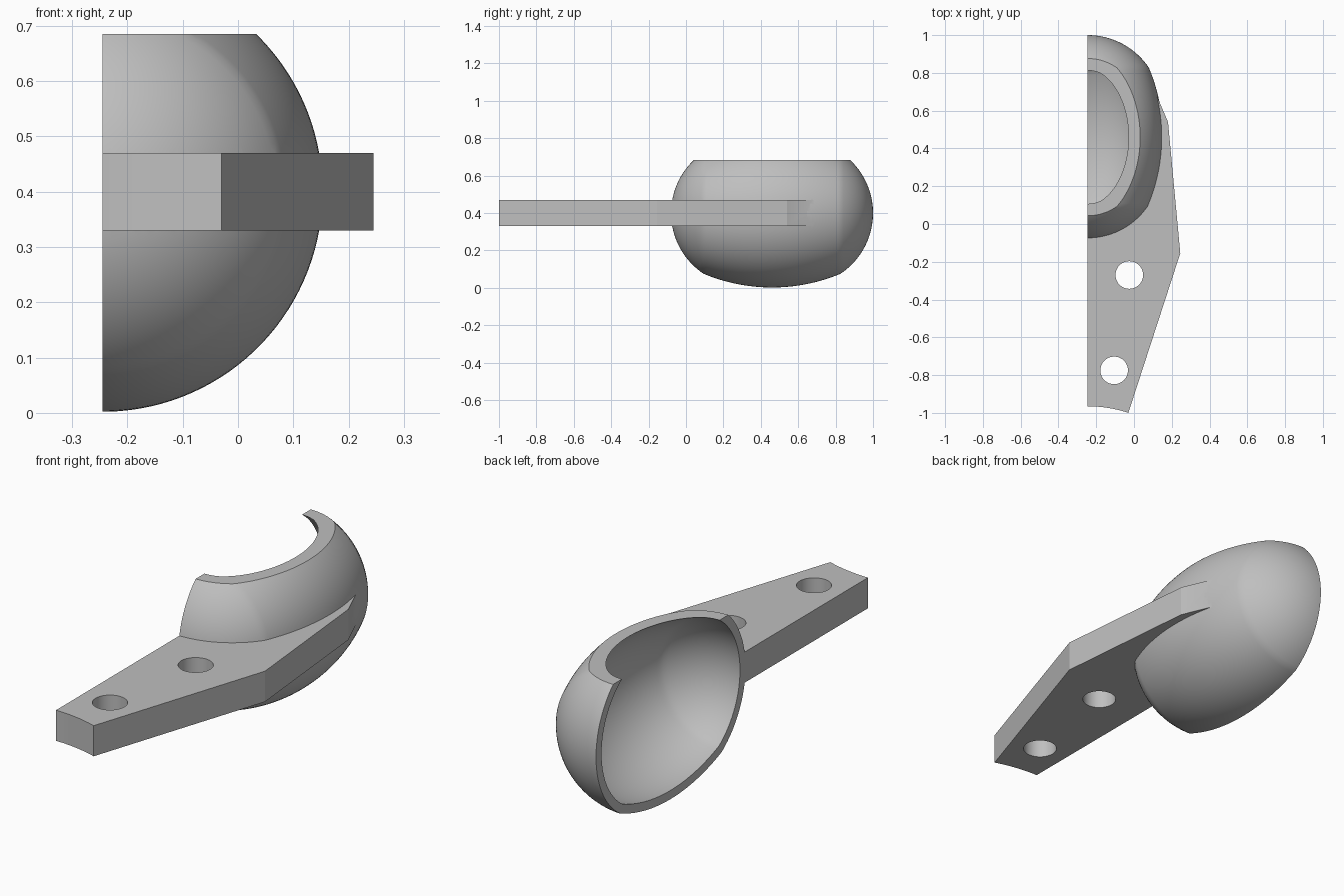
import bpy, bmesh, math
from mathutils import Vector

old = bpy.data.objects.get("Cube")
if old:
    bpy.data.objects.remove(old)

CUT_X = -0.245                 # flat cut side, on the bowl's long axis
CENTRE = Vector((CUT_X, 0.46, 0.40))
RIM_Z = 0.685

grey = bpy.data.materials.new("light grey")
grey.use_nodes = True
colour = (0.52, 0.52, 0.52, 1)
grey.diffuse_color = colour
grey.node_tree.nodes["Principled BSDF"].inputs["Base Color"].default_value = colour


def make(name, bm):
    bmesh.ops.recalc_face_normals(bm, faces=bm.faces)
    mesh = bpy.data.meshes.new(name)
    bm.to_mesh(mesh)
    bm.free()
    mesh.materials.append(grey)
    obj = bpy.data.objects.new(name, mesh)
    bpy.context.collection.objects.link(obj)
    return obj


def oval_radius(y, inset):
    """Radius of the oval: rounded ends under a shallow belly arc."""
    end = (0.39 - inset) ** 2 - max(abs(y) - 0.15, 0) ** 2
    belly = math.sqrt((0.95 - inset) ** 2 - y * y) - 0.552
    return min(math.sqrt(max(end, 0)) if abs(y) > 0.15 else 1, belly)


def oval(name, inset, steps=80, sides=128):
    """Oval turned around the y axis."""
    half = 0.54 - inset
    bm = bmesh.new()
    rings = []
    for i in range(1, steps):
        y = -half * math.cos(math.pi * i / steps)
        r = oval_radius(y, inset)
        angles = [2 * math.pi * (k + 0.5) / sides for k in range(sides)]
        rings.append([bm.verts.new(CENTRE + Vector((r * math.cos(a), y, r * math.sin(a))))
                      for a in angles])
    for a, b in zip(rings, rings[1:]):
        for k in range(sides):
            n = (k + 1) % sides
            bm.faces.new((a[k], a[n], b[n], b[k]))
    for ring, y in ((rings[0], -half), (rings[-1], half)):
        pole = bm.verts.new(CENTRE + Vector((0, y, 0)))
        for k in range(sides):
            bm.faces.new((ring[k], ring[(k + 1) % sides], pole))
    return make(name, bm)


def prism(name, outline, z0, z1):
    bm = bmesh.new()
    face = bm.faces.new([bm.verts.new((x, y, z0)) for x, y in outline])
    moved = bmesh.ops.extrude_face_region(bm, geom=[face])["geom"]
    bmesh.ops.translate(bm, vec=(0, 0, z1 - z0),
                        verts=[v for v in moved if isinstance(v, bmesh.types.BMVert)])
    return make(name, bm)


def rectangle(x0, x1, y0, y1):
    return [(x0, y0), (x1, y0), (x1, y1), (x0, y1)]


def circle(x, y, r, n=64):
    return [(x + r * math.cos(2 * math.pi * k / n), y + r * math.sin(2 * math.pi * k / n))
            for k in range(n)]


# Bowl and arm plate, with a concave front end on the arm
bowl = oval("half_bowl_with_arm", 0)
end_arc = []
for k in range(17):
    x = -0.30 + 0.27 * k / 16
    end_arc.append((x, -1.645 + math.sqrt(0.68 ** 2 - (x - CUT_X) ** 2)))
arm = prism("arm", end_arc + [(-0.03, -1.0), (0.245, -0.155), (0.18, 0.54),
                              (0.12, 0.68), (-0.30, 0.68)][1:], 0.33, 0.47)

# Cutters: hollow, rim, flat side and two bolt holes
cutters = [
    oval("hollow", 0.04),
    prism("rim_cut", rectangle(-2, 2, -2, 2), RIM_Z, 2),
    prism("side_cut", rectangle(-2, CUT_X, -2, 2), -1, 3),
    prism("rear_hole", circle(-0.025, -0.27, 0.073), 0, 1),
    prism("front_hole", circle(-0.105, -0.775, 0.073), 0, 1),
]
for helper in [arm] + cutters:
    helper.hide_render = True
    mod = bowl.modifiers.new(helper.name, "BOOLEAN")
    mod.operation = "UNION" if helper is arm else "DIFFERENCE"
    mod.solver = "EXACT"
    mod.object = helper

# Apply the cuts and drop the helpers
bpy.context.view_layer.update()
graph = bpy.context.evaluated_depsgraph_get()
result = bpy.data.meshes.new_from_object(bowl.evaluated_get(graph))
bowl.modifiers.clear()
bowl.data = result
for helper in [arm] + cutters:
    bpy.data.objects.remove(helper)
result.materials.clear()
result.materials.append(grey)
result.polygons.foreach_set("material_index", [0] * len(result.polygons))

# Smooth bowl, sharp plate edges
bpy.ops.object.select_all(action="DESELECT")
bowl.select_set(True)
bpy.context.view_layer.objects.active = bowl
bpy.ops.object.shade_smooth_by_angle(angle=math.radians(15))
